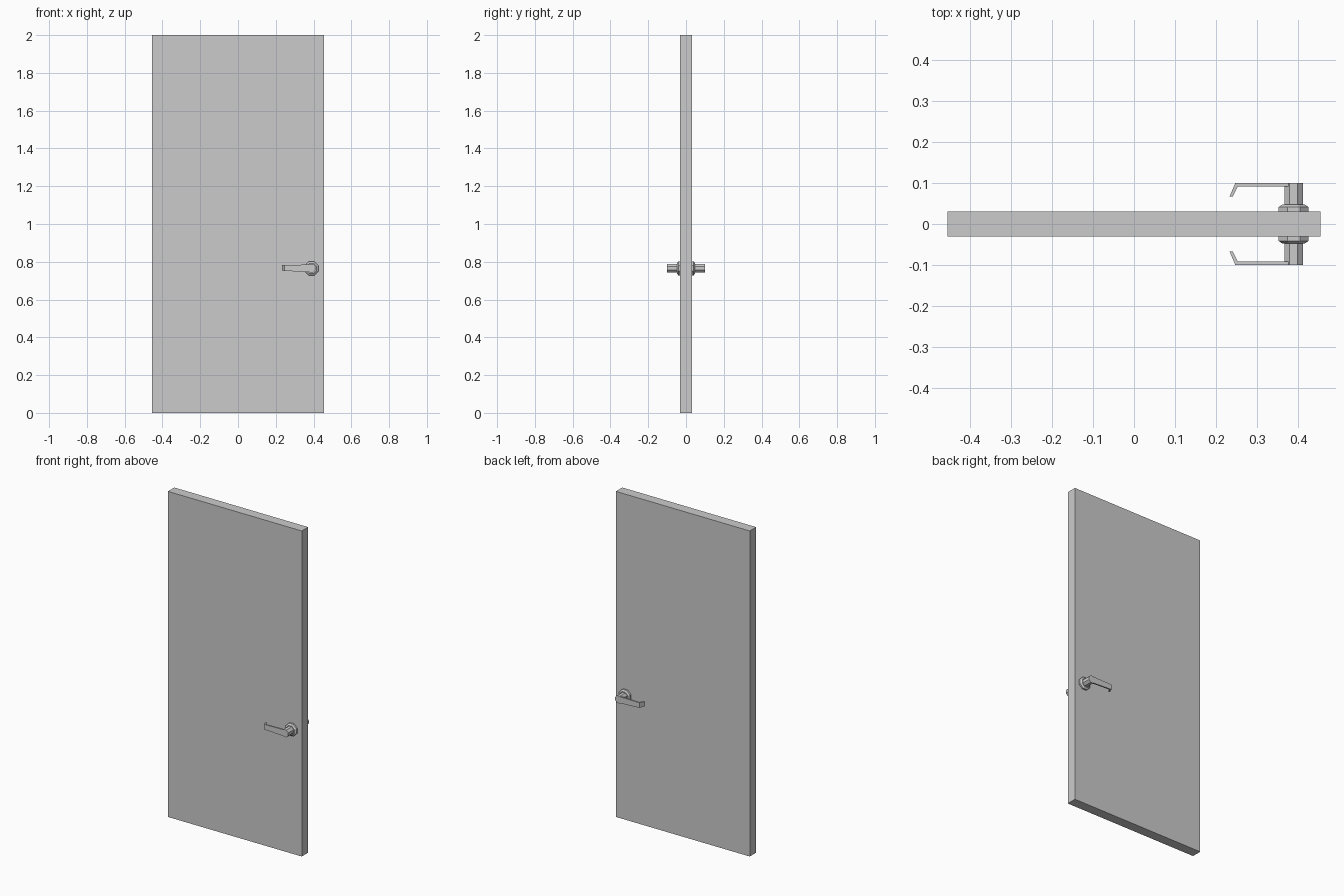
import bpy, bmesh, math

if "Cube" in bpy.data.objects:
    bpy.data.objects.remove(bpy.data.objects["Cube"])

CX, CZ = 0.389, 0.765  # handle axis


def finish(name, bm, mirror=False):
    bmesh.ops.recalc_face_normals(bm, faces=bm.faces)
    me = bpy.data.meshes.new(name)
    bm.to_mesh(me)
    bm.free()
    ob = bpy.data.objects.new(name, me)
    bpy.context.collection.objects.link(ob)
    if mirror:  # same hardware on both sides of the door
        m = ob.modifiers.new("both_sides", 'MIRROR')
        m.use_axis = (False, True, False)
    return ob


def loft(name, rings):
    bm = bmesh.new()
    loops = [[bm.verts.new(p) for p in r] for r in rings]
    n = len(loops[0])
    for a, b in zip(loops, loops[1:]):
        for i in range(n):
            j = (i + 1) % n
            bm.faces.new((a[i], a[j], b[j], b[i]))
    bm.faces.new(loops[0])
    bm.faces.new(loops[-1])
    return finish(name, bm, True)


def octagon(apothem, y):
    r = apothem / math.cos(math.pi / 8)
    return [(CX + r * math.cos((i + 0.5) * math.pi / 4), y,
             CZ + r * math.sin((i + 0.5) * math.pi / 4)) for i in range(8)]


# Door slab
bm = bmesh.new()
bmesh.ops.create_cube(bm, size=1)
for v in bm.verts:
    v.co = (v.co.x * 0.91, v.co.y * 0.062, v.co.z * 2 + 1)
finish("door_slab", bm)

# Tapered rosette and octagonal neck
loft("rosette", [octagon(0.0365, 0.030), octagon(0.0365, 0.041), octagon(0.027, 0.048)])
loft("handle_neck", [octagon(0.0225, 0.046), octagon(0.0225, 0.100)])

# Lever plate with bent tip: outer x,y / inner x,y / bottom z / top z
stations = [
    (0.385, 0.100, 0.385, 0.091, 0.745, 0.785),
    (0.247, 0.100, 0.253, 0.091, 0.752, 0.783),
    (0.233, 0.067, 0.241, 0.067, 0.753, 0.782),
]
loft("lever", [[(ox, oy, z0), (ox, oy, z1), (ix, iy, z1), (ix, iy, z0)]
               for ox, oy, ix, iy, z0, z1 in stations])
